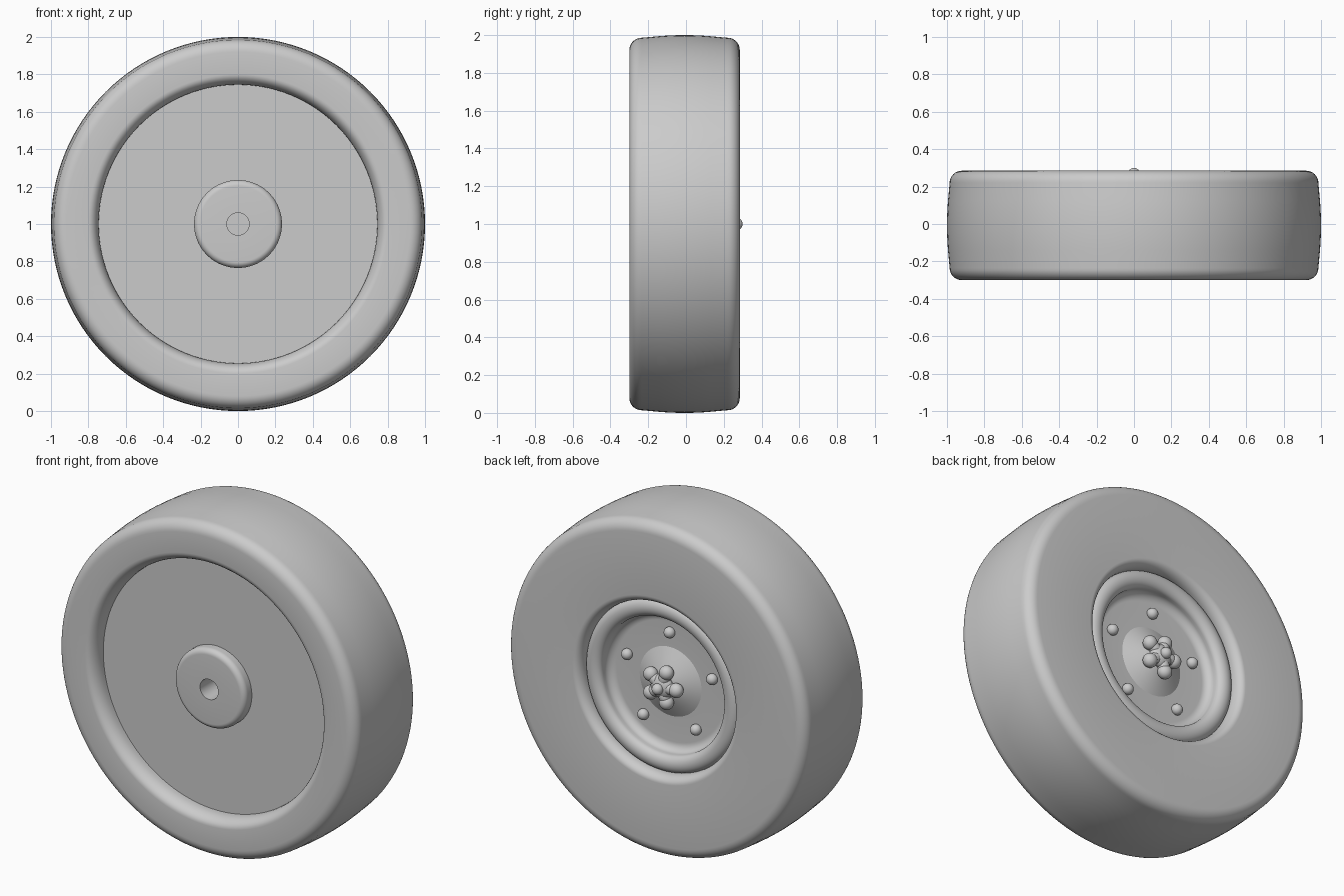
import bpy, bmesh
from math import sin, cos, pi, radians
from mathutils import Vector, Matrix

cube = bpy.data.objects.get("Cube")
if cube:
    bpy.data.objects.remove(cube, do_unlink=True)

grey = bpy.data.materials.new("plain_grey")
grey.use_nodes = True
tone = (0.6, 0.6, 0.6, 1)
grey.diffuse_color = tone
grey.node_tree.nodes["Principled BSDF"].inputs["Base Color"].default_value = tone


def finish(name, bm, angle=35):
    """Turn a bmesh into a smooth-shaded object at axle height."""
    bmesh.ops.remove_doubles(bm, verts=bm.verts, dist=0.0002)
    bmesh.ops.recalc_face_normals(bm, faces=bm.faces)
    mesh = bpy.data.meshes.new(name)
    bm.to_mesh(mesh)
    bm.free()
    mesh.materials.append(grey)
    ob = bpy.data.objects.new(name, mesh)
    ob.location.z = 1
    bpy.context.collection.objects.link(ob)
    bpy.ops.object.select_all(action='DESELECT')
    bpy.context.view_layer.objects.active = ob
    ob.select_set(True)
    bpy.ops.object.shade_smooth_by_angle(angle=radians(angle))
    return ob


def arc(r, y, size_r, size_y, start, end, n=8):
    """Elliptical arc of (radius, depth) points."""
    angles = [radians(start + (end - start) * i / n) for i in range(n + 1)]
    return [(r + size_r * cos(a), y + size_y * sin(a)) for a in angles]


def lathe(name, profile, steps=128):
    """Revolve a (radius, depth) profile about the axle."""
    bm = bmesh.new()
    verts = [bm.verts.new((r, y, 0)) for r, y in profile]
    edges = [bm.edges.new(pair) for pair in zip(verts, verts[1:])]
    bmesh.ops.spin(bm, geom=verts + edges, cent=(0, 0, 0), axis=(0, 1, 0),
                   angle=2 * pi, steps=steps)
    return finish(name, bm)


def ball(bm, centre, radius, scale=(1, 1, 1), turn=0):
    matrix = (Matrix.Rotation(-turn, 4, 'Y') @ Matrix.Translation(centre)
              @ Matrix.Diagonal((*scale, 1)))
    bmesh.ops.create_uvsphere(bm, u_segments=24, v_segments=16,
                              radius=radius, matrix=matrix)


# Tyre: crowned tread, rounded shoulders and filleted openings
tread = [(0.985 + 0.015 * (1 - (t / 5) ** 2), -0.008 + 0.044 * t) for t in range(-4, 5)]
tyre = ([(0.745, -0.1), (0.745, -0.22)]
        + arc(0.80, -0.22, 0.055, 0.08, 180, 270)
        + arc(0.92, -0.235, 0.066, 0.065, 270, 360)
        + tread
        + arc(0.92, 0.22, 0.066, 0.065, 0, 90)
        + arc(0.55, 0.225, 0.045, 0.06, 90, 180)
        + [(0.505, 0.1), (0.505, -0.1), (0.745, -0.1)])
lathe("tyre", tyre)

# Front disc with raised, rounded boss and blind axle hole
front = ([(0, -0.1), (0.06, -0.1), (0.06, -0.272)]
         + arc(0.203, -0.24, 0.032, 0.032, 270, 360)
         + [(0.235, -0.205), (0.746, -0.205)])
lathe("front_disc_and_boss", front)

# Back rim: rolled lip, curved well and flat bolt face
rim = ([(0.506, 0.12)] + arc(0.455, 0.205, 0.051, 0.04, 0, 180, 14)
       + arc(0.355, 0.19, 0.049, 0.045, 0, -90, 10)
       + [(0.2, 0.145), (0, 0.145)])
lathe("back_rim", rim)

# Hub cone
lathe("hub_cone", [(0.208, 0.143), (0.15, 0.172), (0.09, 0.2), (0.05, 0.216), (0, 0.222)], 64)

# Ring of five round bolts
bm = bmesh.new()
for k in range(5):
    ball(bm, (0.295, 0.155, 0), 0.032, turn=radians(90 + 72 * k))
finish("wheel_bolts", bm, 60)

# Five-lobed knob with a round centre cap
bm = bmesh.new()
ball(bm, (0, 0.225, 0), 0.07, (1, 0.6, 1))
for k in range(5):
    turn = radians(36 + 72 * k)
    ball(bm, (0.055, 0.225, 0), 0.045, (1.2, 0.75, 0.75), turn)
    ball(bm, (0.093, 0.225, 0), 0.041, (1, 0.95, 1), turn)
finish("lobed_knob", bm, 60)

bm = bmesh.new()
ball(bm, (0, 0.268, 0), 0.032)
finish("knob_cap", bm, 60)
